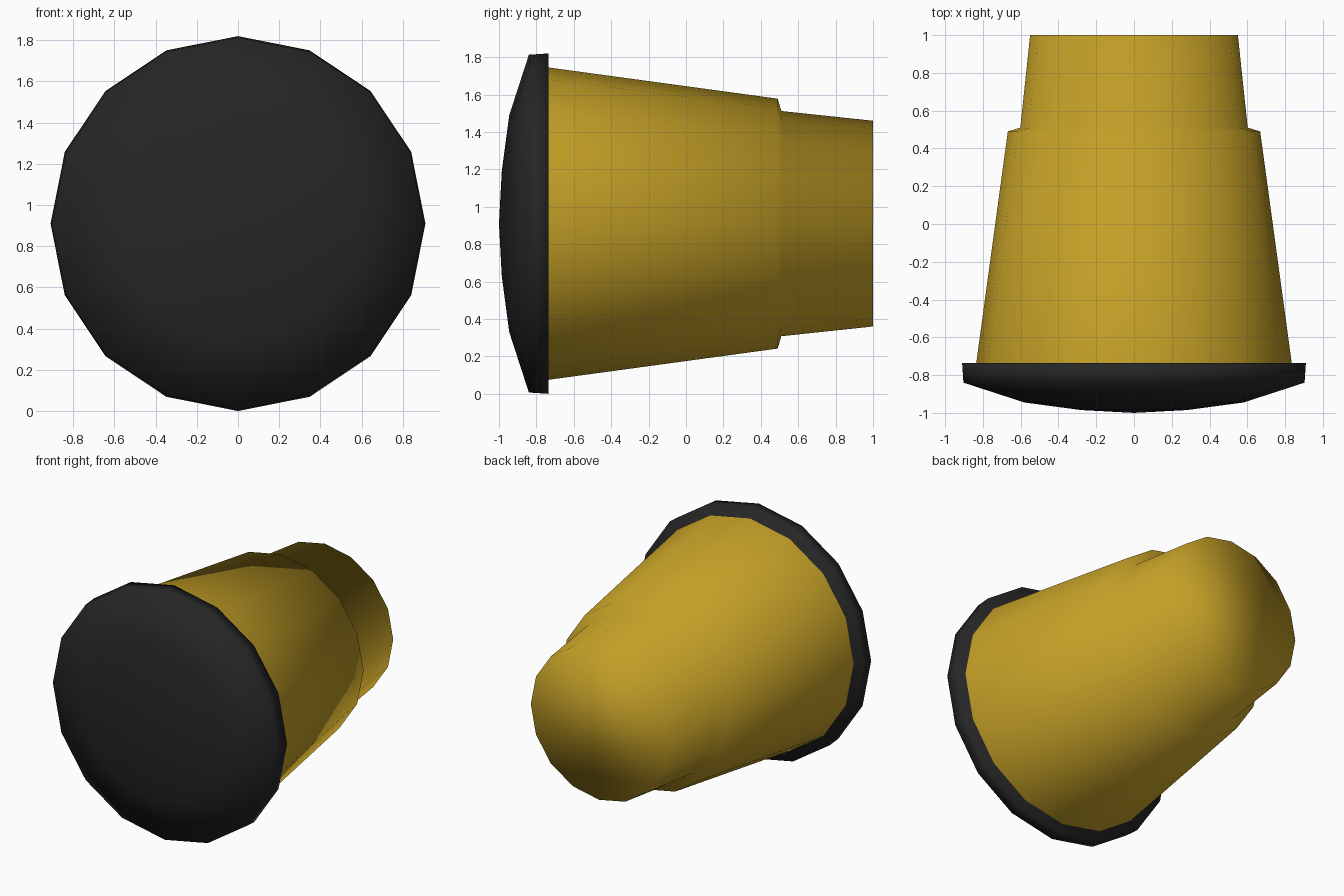
import bpy, bmesh, math

if "Cube" in bpy.data.objects:
    bpy.data.objects.remove(bpy.data.objects["Cube"])

SIDES = 16
CENTRE_Z = 0.91


def material(name, rgb):
    m = bpy.data.materials.new(name)
    m.diffuse_color = (*rgb, 1.0)
    m.use_nodes = True
    m.node_tree.nodes["Principled BSDF"].inputs["Base Color"].default_value = m.diffuse_color
    return m


def lathe(name, profile, mat):
    """Turn (radius, y) points, listed front to back, around the y axis."""
    bm = bmesh.new()
    rings = []
    for r, y in profile:
        if r == 0:
            rings.append([bm.verts.new((0, y, CENTRE_Z))] * SIDES)
            continue
        angles = [2 * math.pi * i / SIDES for i in range(SIDES)]
        rings.append([bm.verts.new((r * math.cos(a), y, CENTRE_Z + r * math.sin(a)))
                      for a in angles])
    for a, b in zip(rings, rings[1:]):
        for i in range(SIDES):
            j = (i + 1) % SIDES
            corners = list(dict.fromkeys((a[i], a[j], b[j], b[i])))
            bm.faces.new(corners)
    # close the flat back end
    bm.faces.new(rings[-1])
    bmesh.ops.recalc_face_normals(bm, faces=bm.faces)
    for f in bm.faces:
        f.smooth = True
    mesh = bpy.data.meshes.new(name)
    bm.to_mesh(mesh)
    bm.free()
    mesh.materials.append(mat)
    obj = bpy.data.objects.new(name, mesh)
    bpy.context.collection.objects.link(obj)
    return obj


black = material("black", (0.019, 0.019, 0.019))
yellow = material("mustard yellow", (0.55, 0.35, 0.02))

# Domed front cap with a short rim
lathe("front_cap", [(0, -1.0), (0.28, -0.985), (0.58, -0.945),
                    (0.903, -0.84), (0.91, -0.735)], black)

# Tapered body with a step down to the narrower back end
lathe("tapered_body", [(0.835, -0.735), (0.668, 0.49),
                       (0.602, 0.51), (0.55, 1.0)], yellow)
